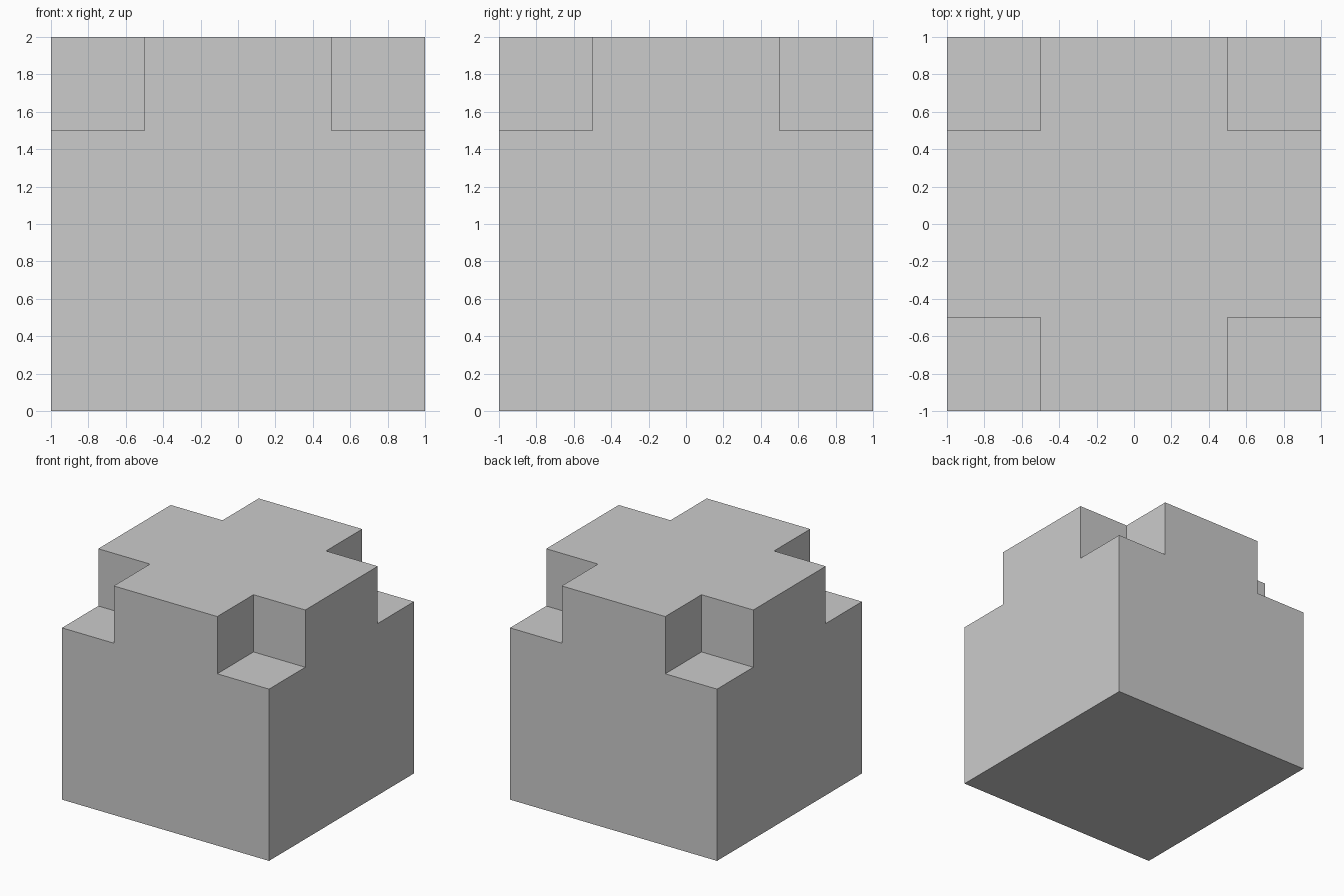
import bpy
import bmesh
from math import radians
from mathutils import Matrix, Vector

if "Cube" in bpy.data.objects:
    bpy.data.objects.remove(bpy.data.objects["Cube"])

HALF, NOTCH, HEIGHT = 1.0, 0.5, 2.0
SHOULDER = HEIGHT - NOTCH
INNER = HALF - NOTCH

bm = bmesh.new()

# Lower block up to the notch floors
bmesh.ops.create_cube(bm, size=1.0, matrix=Matrix.Translation((0, 0, SHOULDER / 2))
                      @ Matrix.Diagonal((2 * HALF, 2 * HALF, SHOULDER, 1)))

# Score the block along the notch edges
for axis in (Vector((1, 0, 0)), Vector((0, 1, 0))):
    for side in (-1, 1):
        bmesh.ops.bisect_plane(bm, geom=bm.verts[:] + bm.edges[:] + bm.faces[:],
                               plane_co=axis * side * INNER, plane_no=axis)

# Raise the plus-shaped top, leaving the four corners low
bm.normal_update()
cross = []
for f in bm.faces:
    c = f.calc_center_median()
    if f.normal.z > 0.9 and min(abs(c.x), abs(c.y)) < INNER:
        cross.append(f)
raised = bmesh.ops.extrude_face_region(bm, geom=cross)["geom"]
bmesh.ops.translate(bm, vec=(0, 0, NOTCH),
                    verts=[v for v in raised if isinstance(v, bmesh.types.BMVert)])

# Merge coplanar faces for clean flat sides
bmesh.ops.dissolve_limit(bm, angle_limit=radians(1), verts=bm.verts[:], edges=bm.edges[:])
bmesh.ops.recalc_face_normals(bm, faces=bm.faces[:])

mesh = bpy.data.meshes.new("notched_block")
bm.to_mesh(mesh)
bm.free()
bpy.context.collection.objects.link(bpy.data.objects.new("notched_block", mesh))
